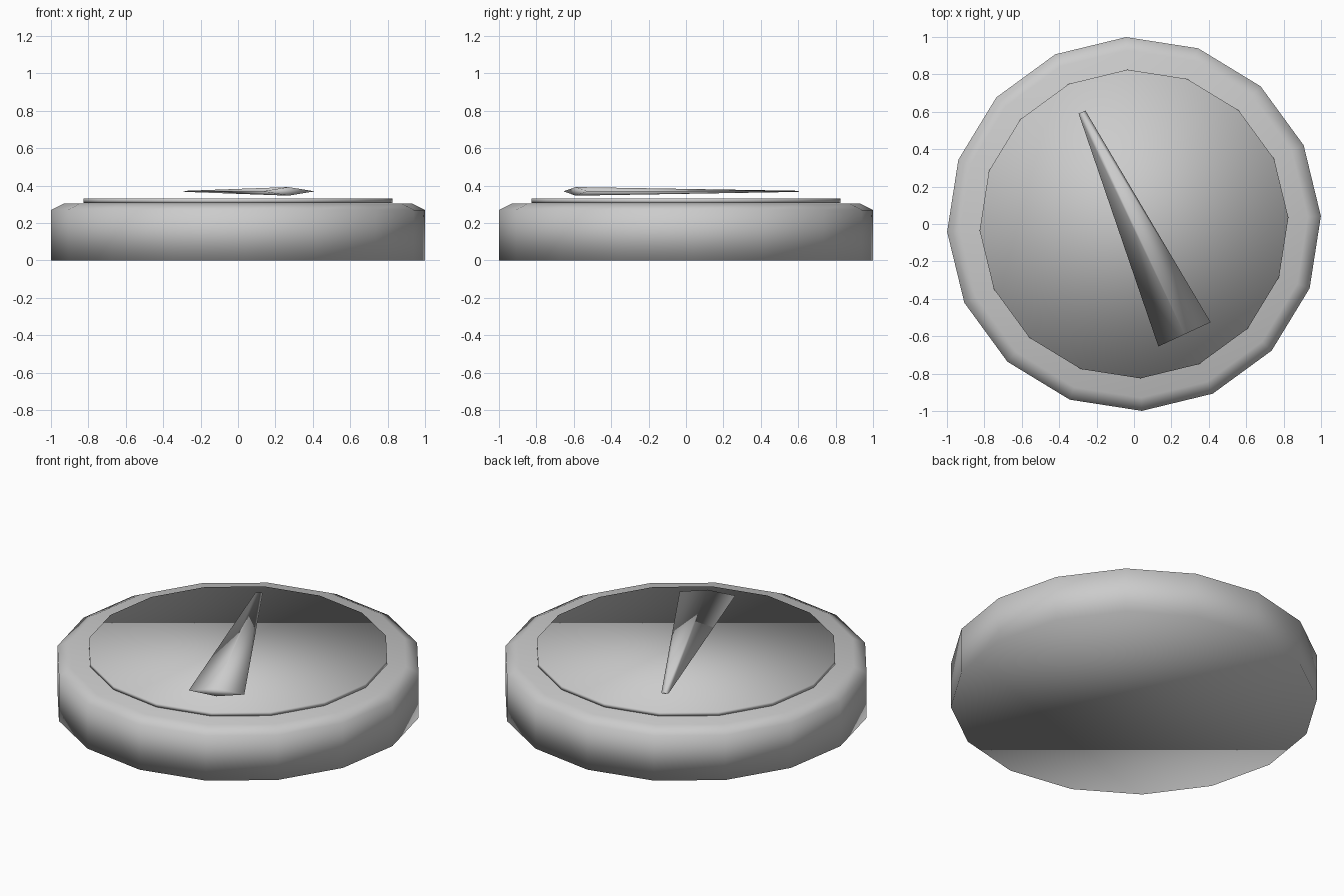
import bpy, bmesh, math
from mathutils import Vector

if "Cube" in bpy.data.objects:
    bpy.data.objects.remove(bpy.data.objects["Cube"])

grey = bpy.data.materials.new("plain grey")
grey.diffuse_color = (0.6, 0.6, 0.6, 1)
grey.use_nodes = True
grey.node_tree.nodes["Principled BSDF"].inputs["Base Color"].default_value = grey.diffuse_color

SIDES = 16
TURN = math.radians(2.4)


def ring(radius, z):
    """Points of one level of the sixteen-sided dial."""
    return [(radius * math.cos(TURN + i * math.tau / SIDES),
             radius * math.sin(TURN + i * math.tau / SIDES), z)
            for i in range(SIDES)]


def loft(name, rings):
    """Join the rings with quads, cap both ends and shade smooth."""
    bm = bmesh.new()
    loops = [[bm.verts.new(p) for p in r] for r in rings]
    n = len(loops[0])
    for a, b in zip(loops, loops[1:]):
        for i in range(n):
            j = (i + 1) % n
            bm.faces.new((a[i], a[j], b[j], b[i]))
    bm.faces.new(loops[0][::-1])
    bm.faces.new(loops[-1])
    bmesh.ops.recalc_face_normals(bm, faces=bm.faces)
    for f in bm.faces:
        f.smooth = True
    mesh = bpy.data.meshes.new(name)
    bm.to_mesh(mesh)
    bm.free()
    mesh.materials.append(grey)
    obj = bpy.data.objects.new(name, mesh)
    bpy.context.collection.objects.link(obj)
    return obj


# Round case with a chamfered upper rim
loft("case", [ring(1.0, 0), ring(1.0, 0.27), ring(0.93, 0.305)])

# Thin face plate resting on the case
loft("face_plate", [ring(0.826, 0.308), ring(0.826, 0.33)])

# Tapered needle with a flat diamond section, floating over the face
tail = Vector((0.27, -0.59, 0.369))
tip = Vector((-0.278, 0.598, 0.369))
across = Vector((0.14, 0.065, 0)).normalized()


def diamond(centre, half_width, half_height):
    up = Vector((0, 0, half_height))
    side = across * half_width
    return [centre + side, centre + up, centre - side, centre - up]


loft("needle", [diamond(tail, 0.154, 0.023), diamond(tip, 0.02, 0.003)])
